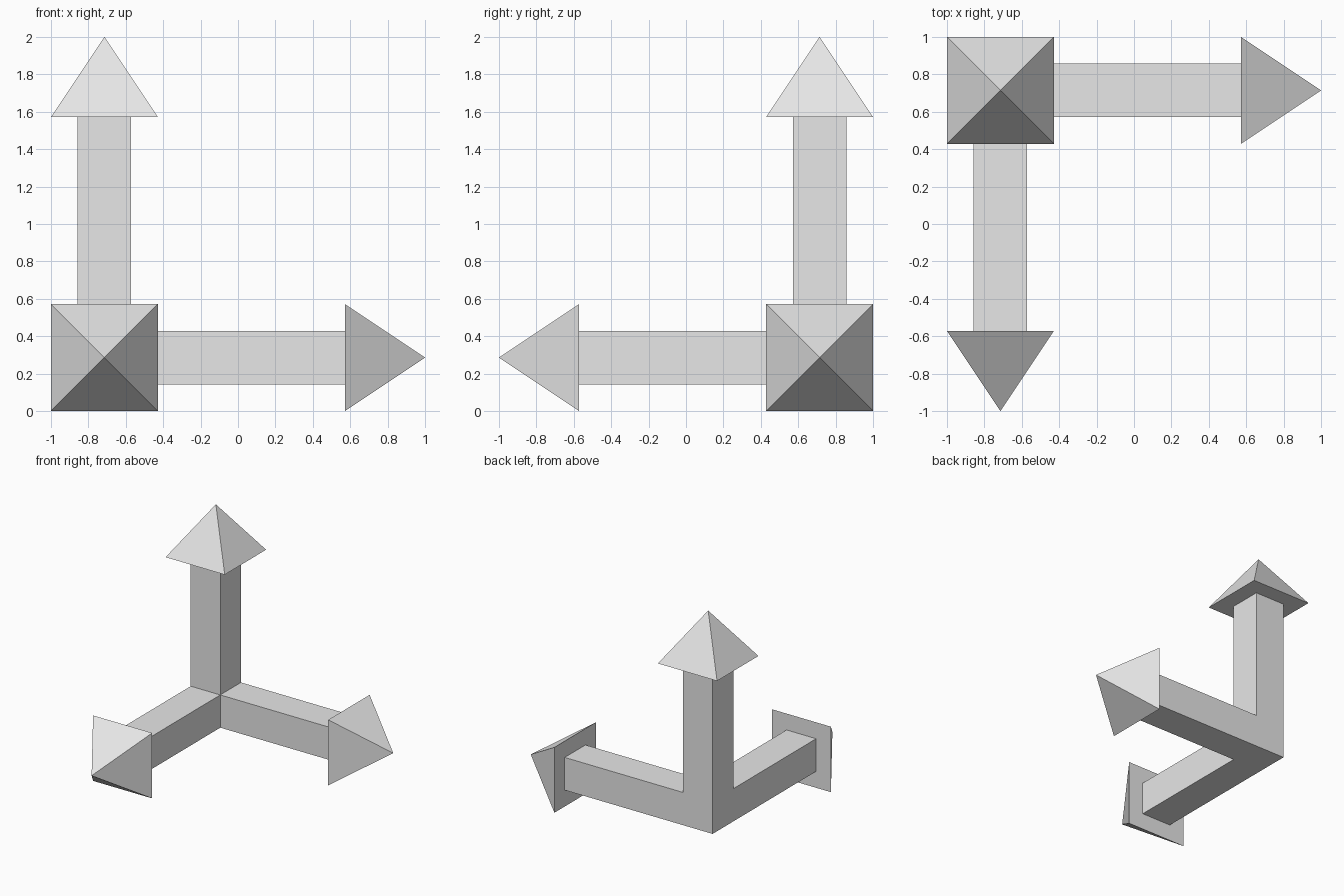
import bpy
import bmesh
from math import pi, sqrt
from mathutils import Matrix, Vector

cube = bpy.data.objects.get("Cube")
if cube:
    bpy.data.objects.remove(cube, do_unlink=True)

UNIT = 1 / 7                                   # half the shaft thickness
CENTRE = Vector((-5 * UNIT, 5 * UNIT, 2 * UNIT))
SHAFT_END = 9 * UNIT                           # distance from hub centre to head base
HEAD_LENGTH = 3 * UNIT
HEAD_HALF = 2 * UNIT
ARROWS = {
    "left": Vector((1, 0, 0)),
    "front": Vector((0, -1, 0)),
    "up": Vector((0, 0, 1)),
}

grey = bpy.data.materials.new("light_grey")
grey.use_nodes = True
colour = (0.8, 0.8, 0.8, 1)
grey.diffuse_color = colour
grey.node_tree.nodes["Principled BSDF"].inputs["Base Color"].default_value = colour


def add_object(name, bm):
    mesh = bpy.data.meshes.new(name)
    bm.normal_update()
    bm.to_mesh(mesh)
    bm.free()
    mesh.materials.append(grey)
    obj = bpy.data.objects.new(name, mesh)
    obj.location = CENTRE
    bpy.context.collection.objects.link(obj)
    return obj


# Corner hub with three square shafts pulled out of its faces
bm = bmesh.new()
bmesh.ops.create_cube(bm, size=2 * UNIT)
for direction in ARROWS.values():
    bm.normal_update()
    face = max(bm.faces, key=lambda f: f.normal.dot(direction)
               + f.calc_center_median().dot(direction))
    end = bmesh.ops.extrude_discrete_faces(bm, faces=[face])["faces"][0]
    bmesh.ops.translate(bm, verts=end.verts, vec=direction * (SHAFT_END - UNIT))
add_object("corner_shafts", bm)

# Pyramid arrowheads
for name, direction in ARROWS.items():
    bm = bmesh.new()
    turn = direction.to_track_quat("Z", "Y").to_matrix().to_4x4()
    place = Matrix.Translation(direction * (SHAFT_END + HEAD_LENGTH / 2))
    bmesh.ops.create_cone(
        bm, cap_ends=True, segments=4, radius1=HEAD_HALF * sqrt(2), radius2=0,
        depth=HEAD_LENGTH, matrix=place @ turn @ Matrix.Rotation(pi / 4, 4, "Z"))
    bmesh.ops.remove_doubles(bm, verts=bm.verts, dist=0.001)
    add_object(name + "_arrowhead", bm)
